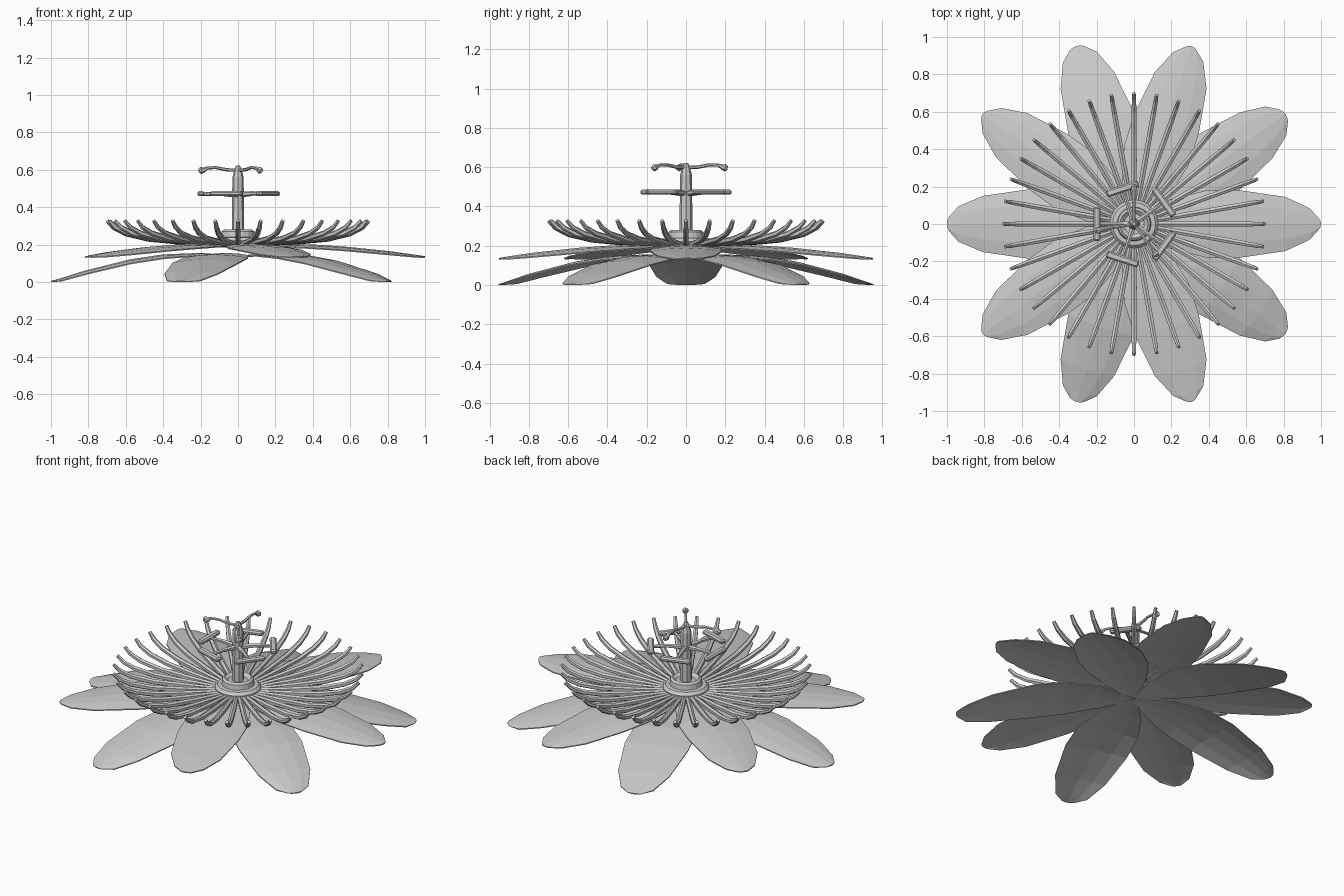
import bpy, bmesh, math
from mathutils import Vector, Matrix

if "Cube" in bpy.data.objects:
    bpy.data.objects.remove(bpy.data.objects["Cube"])

grey = bpy.data.materials.new("light_grey")
grey.diffuse_color = (0.6, 0.6, 0.6, 1)
grey.use_nodes = True
grey.node_tree.nodes["Principled BSDF"].inputs["Base Color"].default_value = grey.diffuse_color


def finish(bm, name):
    bmesh.ops.recalc_face_normals(bm, faces=bm.faces)
    me = bpy.data.meshes.new(name)
    bm.to_mesh(me)
    bm.free()
    me.materials.append(grey)
    ob = bpy.data.objects.new(name, me)
    bpy.context.collection.objects.link(ob)
    return ob


def rz(deg):
    return Matrix.Rotation(math.radians(deg), 4, 'Z')


def petal(bm, deg, stations, thick=0.006):
    # stations: radius, half width, height of the midline
    m = rz(deg)
    layers = []
    for dz in (0, -thick):
        rows = []
        for r, w, z in stations:
            rows.append([bm.verts.new(m @ Vector((r - 0.012 * abs(t) ** 2, w * t,
                         max(0.0, z + dz + thick - 0.1 * w * t * t))))
                         for t in (-1, -0.55, 0, 0.55, 1)])
        layers.append(rows)
    a, b = layers
    n = len(stations)
    for i in range(n - 1):
        for j in range(4):
            bm.faces.new((a[i][j], a[i + 1][j], a[i + 1][j + 1], a[i][j + 1]))
            bm.faces.new((b[i][j], b[i][j + 1], b[i + 1][j + 1], b[i + 1][j]))
        for j in (0, 4):
            bm.faces.new((a[i][j], a[i + 1][j], b[i + 1][j], b[i][j]))
    for i in (0, n - 1):
        for j in range(4):
            bm.faces.new((a[i][j], a[i][j + 1], b[i][j + 1], b[i][j]))


def tube(bm, deg, path, sides=6):
    # path: radius from axis, height, tube radius, lying in a radial plane
    m = rz(deg)
    rings = []
    for i, (r, z, rad) in enumerate(path):
        p, q = path[max(i - 1, 0)], path[min(i + 1, len(path) - 1)]
        d = Vector((q[0] - p[0], 0, q[1] - p[1])).normalized()
        up = Vector((-d.z, 0, d.x))
        ring = []
        for k in range(sides):
            a = 2 * math.pi * (k + 0.5) / sides
            ring.append(bm.verts.new(m @ (Vector((r, 0, z)) + up * rad * math.sin(a)
                                          + Vector((0, rad * math.cos(a), 0)))))
        rings.append(ring)
    for s, t in zip(rings, rings[1:]):
        for k in range(sides):
            bm.faces.new((s[k], s[(k + 1) % sides], t[(k + 1) % sides], t[k]))
    bm.faces.new(rings[0])
    bm.faces.new(rings[-1])


def lathe(name, profile, sides):
    bm = bmesh.new()
    rings = [[bm.verts.new((r * math.cos(2 * math.pi * k / sides),
                            r * math.sin(2 * math.pi * k / sides), z))
              for k in range(sides)] for r, z in profile]
    for s, t in zip(rings, rings[1:]):
        for k in range(sides):
            bm.faces.new((s[k], s[(k + 1) % sides], t[(k + 1) % sides], t[k]))
    bm.faces.new(rings[0])
    bm.faces.new(rings[-1])
    return finish(bm, name)


# Lower ring of five drooping petals
bm = bmesh.new()
for k in range(5):
    petal(bm, 180 + 72 * k, [(0.01, 0.01, 0.135), (0.2, 0.12, 0.15), (0.4, 0.18, 0.142),
                             (0.58, 0.185, 0.115), (0.82, 0.15, 0.055),
                             (0.95, 0.095, 0.014), (1.0, 0.04, 0.0)])
finish(bm, "lower_petals")

# Upper ring of five flatter petals
bm = bmesh.new()
for k in range(5):
    petal(bm, 72 * k, [(0.01, 0.01, 0.185), (0.2, 0.13, 0.2), (0.4, 0.18, 0.195),
                       (0.58, 0.18, 0.183), (0.82, 0.145, 0.158),
                       (0.95, 0.085, 0.14), (1.0, 0.03, 0.132)])
finish(bm, "upper_petals")

# Ring of 36 upswept filaments
bm = bmesh.new()
for k in range(36):
    tube(bm, 10 * k, [(0.06, 0.2, 0.013), (0.3, 0.215, 0.016), (0.48, 0.232, 0.016),
                      (0.6, 0.26, 0.015), (0.665, 0.292, 0.013), (0.7, 0.328, 0.01)])
finish(bm, "corona_filaments")

# Stepped collar and centre column
lathe("collar", [(0.13, 0.19), (0.13, 0.222), (0.115, 0.238), (0.092, 0.24),
                 (0.088, 0.27), (0.075, 0.28), (0.055, 0.262)], 20)
lathe("centre_column", [(0.034, 0.2), (0.032, 0.4), (0.03, 0.56), (0.018, 0.605),
                        (0.01, 0.622)], 8)

# Five stamens, each with a crosswise anther
bm = bmesh.new()
for k in range(5):
    tube(bm, 180 + 72 * k, [(0.02, 0.468, 0.016), (0.1, 0.474, 0.012), (0.19, 0.47, 0.009)])
finish(bm, "stamens")
bm = bmesh.new()
for k in range(5):
    g = bmesh.ops.create_cube(bm, size=1, matrix=rz(180 + 72 * k)
                              @ Matrix.Translation((0.198, 0, 0.473))
                              @ Matrix.Diagonal((0.038, 0.18, 0.026, 1)))
bmesh.ops.bevel(bm, geom=bm.edges[:], offset=0.008, segments=1, affect='EDGES')
finish(bm, "anthers")

# Three styles with rounded stigmas
bm = bmesh.new()
for deg in (90, 190, 306):
    tube(bm, deg, [(0.0, 0.598, 0.009), (0.06, 0.6, 0.009), (0.12, 0.612, 0.008),
                   (0.165, 0.61, 0.008), (0.185, 0.6, 0.014), (0.2, 0.597, 0.019),
                   (0.212, 0.594, 0.011)])
finish(bm, "styles")
